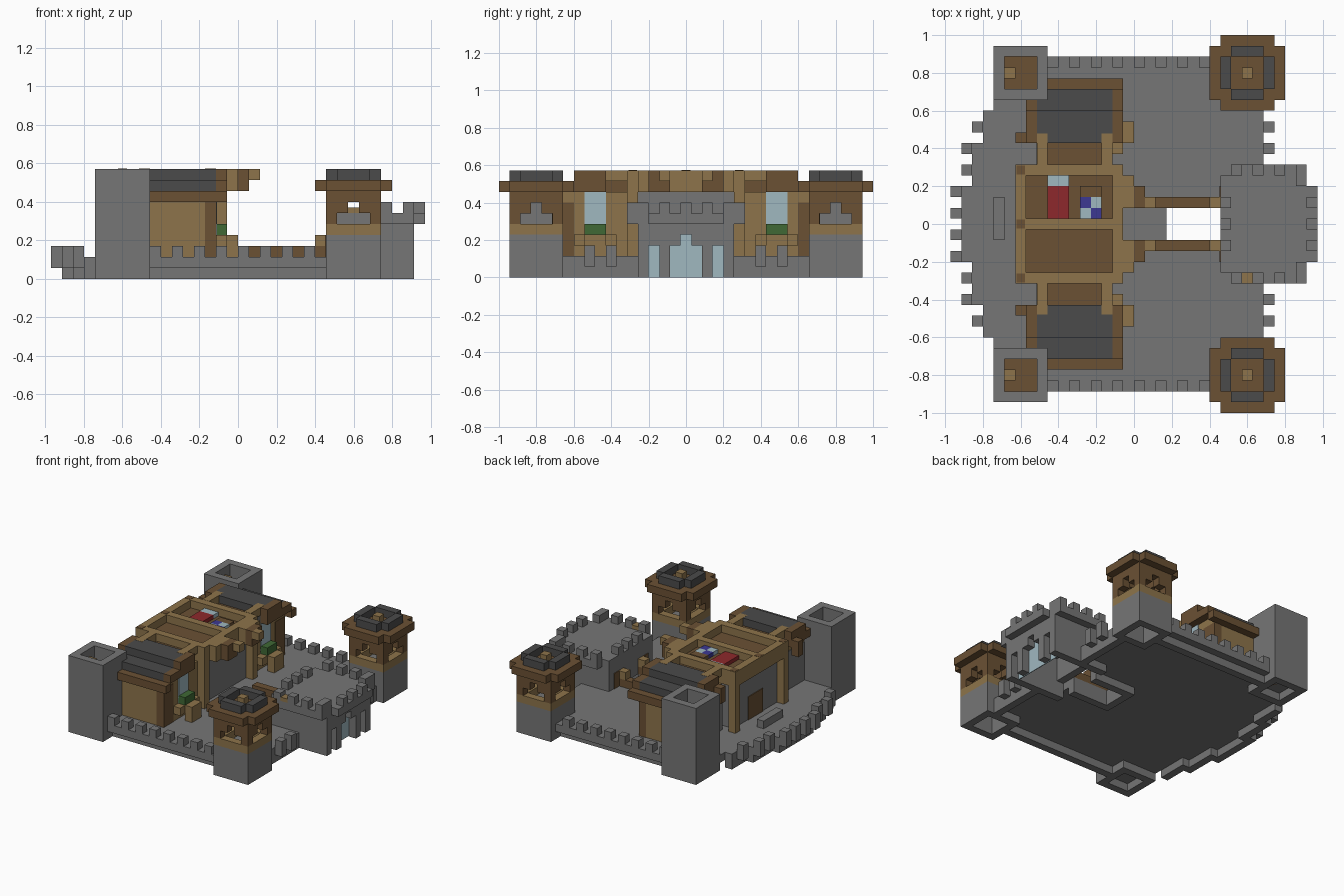
import bpy, bmesh

cube = bpy.data.objects.get("Cube")
if cube:
    bpy.data.objects.remove(cube, do_unlink=True)

U = 2 / 35  # block size


def material(name, *rgb):
    m = bpy.data.materials.new(name)
    m.use_nodes = True
    m.diffuse_color = (*rgb, 1)
    m.node_tree.nodes["Principled BSDF"].inputs["Base Color"].default_value = (*rgb, 1)
    return m


STONE = material("stone grey", .18, .18, .18)
SLATE = material("slate dark grey", .07, .07, .07)
WOOD = material("dark wood", .145, .082, .034)
TIMBER = material("light timber", .27, .175, .07)
GLASS = material("pale glass", .35, .48, .53)
RED = material("red cloth", .27, .022, .025)
BLUE = material("blue cloth", .045, .04, .29)
GREEN = material("leaf green", .05, .14, .035)


class Part:
    """A named object gathered from blocks measured in block units."""

    def __init__(self, name, mat):
        self.name, self.mat, self.bm = name, mat, bmesh.new()

    def box(self, x, y, z):
        verts = bmesh.ops.create_cube(self.bm, size=1)["verts"]
        for v in verts:
            for i, (lo, hi) in enumerate((x, y, z)):
                v.co[i] = U * (lo + (v.co[i] + .5) * (hi - lo))
        return self

    def both(self, x, y, z):
        """Block plus its mirror image across y."""
        return self.box(x, y, z).box(x, (-y[1], -y[0]), z)

    def ring(self, x, y, z, corners=True):
        """Hollow square wall, one block thick."""
        c = 0 if corners else 1
        for a, b in ((x[0], x[0] + 1), (x[1] - 1, x[1])):
            self.both((a, b), (y[0] + 1, y[1] - 1), z)
        for a, b in ((y[0], y[0] + 1), (y[1] - 1, y[1])):
            self.both((x[0] + c, x[1] - c), (a, b), z)
        return self

    def done(self):
        mesh = bpy.data.meshes.new(self.name)
        self.bm.to_mesh(mesh)
        self.bm.free()
        mesh.materials.append(self.mat)
        bpy.context.collection.objects.link(bpy.data.objects.new(self.name, mesh))


# Courtyard slab with a pit before the gate and a stepped bulge behind
yard = Part("courtyard_floor", STONE)
yard.box((-13, 3), (-15.5, 15.5), (1, 2))
yard.both((3, 8), (1.5, 15.5), (1, 2))
yard.both((8, 12), (4.5, 11.5), (1, 2))
steps = ((-14, 10.5), (-15, 7.5), (-16, 3.5))
for x, y in steps:
    yard.box((x, x + 1), (-y, y), (1, 2))
yard.done()

# Foundation rim under the slab
rim = Part("foundation_rim", STONE)
rim.both((-8, 8), (13.5, 14.5), (0, 1))
rim.both((11, 12), (4.5, 11.5), (0, 1))
rim.both((3, 8), (1.5, 2.5), (0, 1)).box((2, 3), (-2.5, 2.5), (0, 1))
inner = 0
for x, y in reversed(steps):
    rim.both((x, x + 1), (inner, y), (0, 1))
    inner = y - 1
rim.done()

# Battlements of the outer wall
merlons = Part("wall_merlons", STONE)
for x in range(-8, 8, 2):
    merlons.both((x, x + 1), (14.5, 15.5), (2, 3))
for x, y in ((-17, .5), (-17, 2.5), (-16, 4.5), (-16, 6.5), (-15, 8.5), (12, 6.5), (12, 8.5)):
    merlons.both((x, x + 1), (y, y + 1), (1, 3))
merlons.done()

# Hollow stone towers at the rear
X, Y = (-13, -8), (11.5, 16.5)
Part("rear_tower_walls", STONE).ring(X, Y, (0, 10)).done()
tower_floor = Part("rear_tower_floors", WOOD)
for z in (1, 7):
    tower_floor.both((-12, -9), (12.5, 15.5), (z, z + 1))
tower_floor.done()
Part("rear_tower_posts", TIMBER).both((-12, -11), (13.5, 14.5), (8, 9)).done()

# Roofed watch towers beside the gate
X = (8, 13)
Part("watch_tower_base", STONE).ring(X, Y, (0, 3)).both(X, Y, (3, 4)).done()
Part("watch_tower_parapet", TIMBER).ring(X, Y, (4, 5)).done()
frame = Part("watch_tower_frame", WOOD)
for a in (0, 4):
    for b in (0, 4):
        frame.both((8 + a, 9 + a), (11.5 + b, 12.5 + b), (5, 7))
    for b in (1, 3):
        frame.both((8 + a, 9 + a), (11.5 + b, 12.5 + b), (6, 7))
        frame.both((8 + b, 9 + b), (11.5 + a, 12.5 + a), (6, 7))
frame.ring(X, Y, (7, 8)).done()
eaves = Part("watch_tower_eaves", WOOD)
eaves.both((7, 14), (11.5, 16.5), (8, 9))
for y in (10.5, 16.5):
    eaves.both(X, (y, y + 1), (8, 9))
eaves.done()
Part("watch_tower_roof", SLATE).ring(X, Y, (9, 10), corners=False).done()
Part("watch_tower_finial", TIMBER).both((10, 11), (13.5, 14.5), (9, 10)).done()

# Gatehouse walls with three arched openings
gate = Part("gatehouse_walls", STONE)
gate.both((8, 16), (3.5, 4.5), (0, 5))
for y in (1.5, 2.5, .5):
    gate.both((15, 16), (y, y + 1), (0 if y == 1.5 else 3, 5))
gate.box((15, 16), (-.5, .5), (4, 5))
gate.box((8, 9), (-3.5, 3.5), (2, 5))
gate.box((8, 16), (-4.5, 4.5), (5, 6)).both((9, 15), (4.5, 5.5), (5, 6))
gate.box((16, 17), (-3.5, 3.5), (5, 6)).done()
Part("gatehouse_glass", GLASS).box((14.8, 14.9), (-3.5, 3.5), (0, 4)).done()
Part("gatehouse_doors", WOOD).both((7.9, 8), (2.5, 3.5), (2, 4)).done()
crown = Part("gatehouse_merlons", STONE)
for x in range(9, 16, 2):
    crown.both((x, x + 1), (4.5, 5.5), (5 if x == 15 else 6, 7))
for x in (8, 16):
    crown.box((x, x + 1), (-.5, .5), (6, 7)).both((x, x + 1), (1.5, 2.5), (6, 7))
crown.both((15, 16), (3.5, 4.5), (6, 7)).done()
Part("gatehouse_crate", TIMBER).box((10, 11), (-5.5, -4.5), (6, 6.5)).done()

# Bridge rails across the pit
Part("bridge_rails", WOOD).both((1, 8), (1.5, 2.5), (2, 3)).done()
Part("bridge_posts", TIMBER).both((7, 8), (1.5, 2.5), (3, 4)).done()

# Great hall in the middle
Part("hall_walls", STONE).box((-10, -2), (-4.5, 4.5), (2, 8)).done()
Part("hall_floor", WOOD).box((-10, -2), (-4.5, 4.5), (8, 9)).done()
posts = Part("hall_posts", TIMBER)
posts.both((-2, -1), (4.5, 5.5), (2, 8)).both((-11, -10), (4.5, 5.5), (2, 8))
posts.done()
beams = Part("hall_beams", TIMBER)
beams.both((-11, -1), (4.5, 5.5), (8, 10))
for x in (-11, -2):
    beams.box((x, x + 1), (-4.5, 4.5), (8, 10))
beams.box((-10, -2), (-.5, .5), (9, 10))
beams.both((-1, 0), (1.5, 4.5), (8, 10)).both((1, 2), (1.5, 2.5), (9, 10))
for x in (-9, -3):
    beams.both((x, x + 1), (5.5, 8.4), (9, 10.02))
beams.done()
Part("hall_brackets", WOOD).both((0, 1), (1.5, 3.5), (8, 10)).done()
studs = Part("beam_studs", WOOD).both((-10.9, -10.1), (4.6, 5.4), (10, 10.03))
studs.box((-10.9, -10.1), (-.4, .4), (10, 10.03)).done()
Part("hall_door", WOOD).box((-10.1, -10), (-1.5, 1.5), (2, 5)).done()

# Open upper room: bed, pillow, chequered rug and chest
Part("bed_cover", RED).box((-8, -6), (.5, 3.5), (9, 9.5)).done()
Part("bed_pillow", GLASS).box((-8, -6), (3.5, 4.5), (9, 9.5)).done()
for name, mat, flip in (("rug_blue", BLUE, 0), ("rug_pale", GLASS, 1)):
    rug = Part(name, mat)
    for i in (0, 1):
        j = i if flip else 1 - i
        rug.box((-4 - i, -3 - i), (1.5 - j, 2.5 - j), (9, 9.5))
    rug.done()
Part("room_chest", WOOD).box((-5, -3), (2.5, 3.5), (9, 9.5)).done()

# Side wings with stepped slate roofs
Part("wing_walls", TIMBER).both((-9, -2), (5.5, 12.5), (2, 8)).done()
Part("wing_rear_panels", STONE).both((-9.1, -9), (5.5, 12.5), (2, 7)).done()
Part("wing_link_roof", WOOD).both((-8, -3), (5.5, 7.5), (8, 9)).done()
Part("wing_corner_posts", WOOD).both((-3, -1.95), (10.5, 12.55), (2, 7)).done()
roof = Part("wing_roofs", SLATE)
roof.both((-9, -2), (7.5, 12.5), (8, 9)).both((-9, -2), (7.5, 10.5), (9, 10)).done()
trim = Part("wing_trim", WOOD)
trim.both((-10, -1), (12.5, 13.5), (7, 8))
for x in (-10, -2):
    trim.both((x, x + 1), (7.5, 12.5), (8, 9)).both((x, x + 1), (7.5, 10.5), (9, 10))
trim.both((-11, -10), (7.5, 8.5), (7, 9)).done()

# Wing windows and planters
Part("wing_windows", GLASS).both((-2, -1.9), (7.5, 9.5), (4, 8)).done()
Part("planter_leaves", GREEN).both((-2, -1), (7.5, 9.5), (4, 5)).done()
ledge = Part("planter_boxes", TIMBER)
ledge.both((-2, -1), (6.5, 10.5), (3, 4)).both((-1, 0), (7.5, 9.5), (2, 4)).done()
Part("garden_bench", STONE).box((-13, -12), (-1.5, 2.5), (2, 3)).done()
